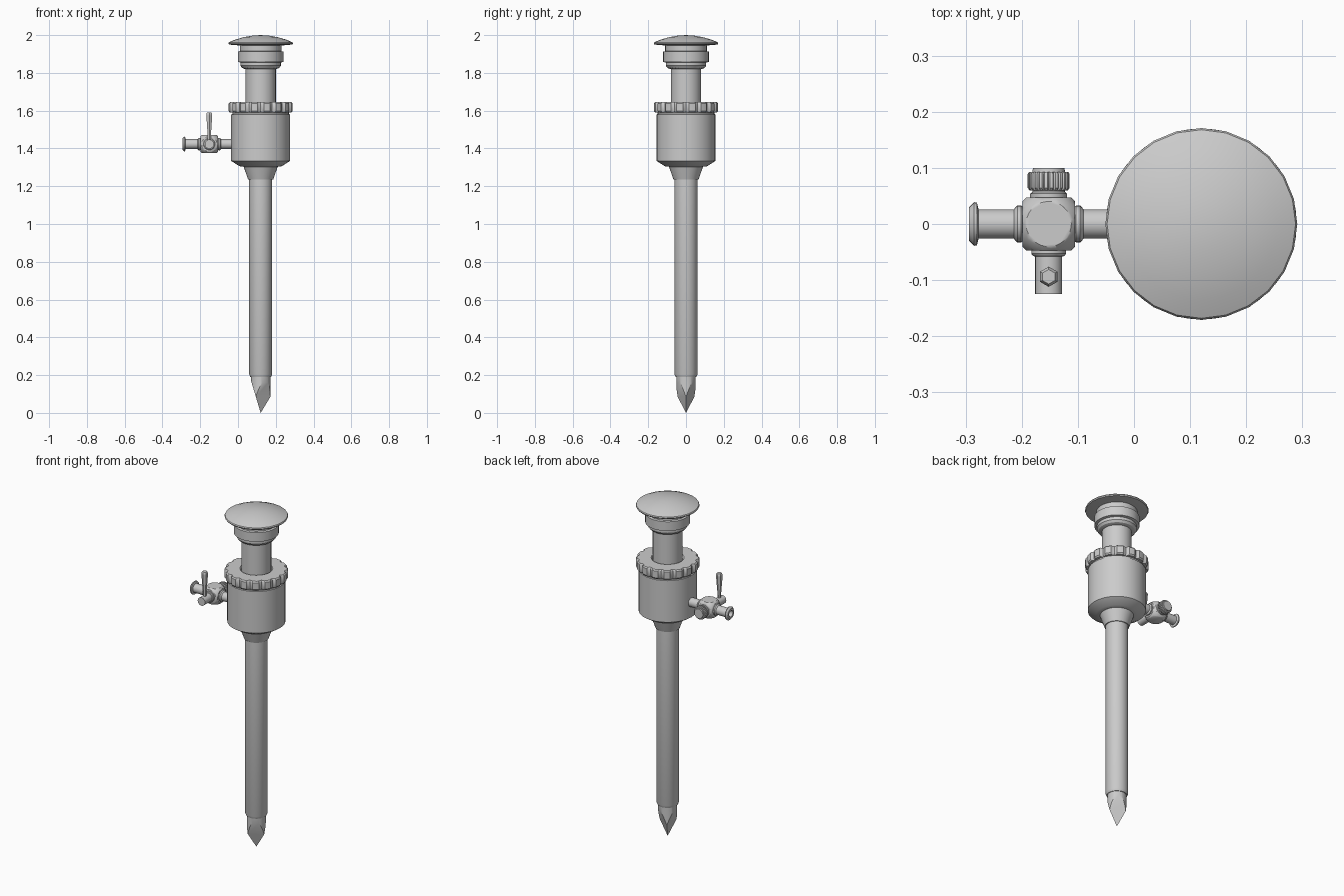
import bpy, bmesh, math
from mathutils import Vector

if "Cube" in bpy.data.objects:
    bpy.data.objects.remove(bpy.data.objects["Cube"])

steel = bpy.data.materials.new("grey_steel")
steel.diffuse_color = (0.6, 0.6, 0.6, 1)
steel.use_nodes = True
steel.node_tree.nodes["Principled BSDF"].inputs["Base Color"].default_value = steel.diffuse_color
AX = 0.12                          # main axis x
HUB = Vector((-0.152, 0, 1.423))   # stopcock centre


def finish(bm, name, angle=32):
    bmesh.ops.remove_doubles(bm, verts=bm.verts, dist=1e-6)
    bmesh.ops.recalc_face_normals(bm, faces=bm.faces)
    me = bpy.data.meshes.new(name)
    bm.to_mesh(me)
    bm.free()
    ob = bpy.data.objects.new(name, me)
    bpy.context.collection.objects.link(ob)
    me.materials.append(steel)
    bpy.ops.object.select_all(action='DESELECT')
    ob.select_set(True)
    bpy.context.view_layer.objects.active = ob
    bpy.ops.object.shade_smooth_by_angle(angle=math.radians(angle))
    return ob


def lathe_mesh(profile, origin, axis, segs, flutes=0, depth=0):
    """Spin (radius, height) pairs about an axis; optional grooves on the widest rings."""
    bm = bmesh.new()
    rot = Vector((0, 0, 1)).rotation_difference(Vector(axis))
    rmax = max(r for r, h in profile)
    rings = []
    for r, h in profile:
        ring = []
        for i in range(segs):
            a = 2 * math.pi * i / segs
            q = r
            if flutes and r > 0.9 * rmax:
                q -= depth * max(0, math.cos(flutes * a))
            v = Vector((q * math.cos(a), q * math.sin(a), h))
            ring.append(bm.verts.new(Vector(origin) + rot @ v))
        rings.append(ring)
    for a, b in zip(rings, rings[1:]):
        for i in range(segs):
            j = (i + 1) % segs
            bm.faces.new((a[i], a[j], b[j], b[i]))
    return bm


def lathe(name, profile, origin=(AX, 0, 0), axis=(0, 0, 1), segs=32, flutes=0, depth=0, angle=32):
    return finish(lathe_mesh(profile, origin, axis, segs, flutes, depth), name, angle)


# Domed push cap
lathe("push_cap", [(0, 2.0), (0.045, 1.997), (0.09, 1.989), (0.135, 1.976), (0.168, 1.962),
                   (0.171, 1.956), (0.168, 1.950), (0.11, 1.945), (0, 1.945)], segs=24)
# Stepped neck under the cap
lathe("cap_neck", [(0, 1.947), (0.11, 1.947), (0.11, 1.915), (0.121, 1.912), (0.121, 1.858),
                   (0.107, 1.855), (0.107, 1.838), (0.098, 1.826), (0.082, 1.82), (0, 1.82)])
lathe("upper_shaft", [(0, 1.83), (0.08, 1.83), (0.08, 1.58), (0, 1.58)])
# Scalloped grip ring
lathe("grip_ring", [(0.08, 1.635), (0.088, 1.645), (0.164, 1.645), (0.17, 1.638),
                    (0.17, 1.598), (0.164, 1.590), (0.08, 1.590)],
      segs=128, flutes=16, depth=0.011)
# Valve body, with its funnel
lathe("valve_body", [(0, 1.595), (0.15, 1.595), (0.15, 1.582), (0.156, 1.58), (0.156, 1.334),
                     (0.112, 1.306), (0.09, 1.303), (0.066, 1.235), (0, 1.235)])
# Long tube
lathe("long_tube", [(0, 1.24), (0.061, 1.24), (0.061, 0.205), (0.055, 0.19), (0, 0.19)])

# Three-faceted piercing tip, cut from a rod
bm = lathe_mesh([(0, 0.21), (0.051, 0.21), (0.051, -0.01), (0, -0.01)], (AX, 0, 0), (0, 0, 1), 36)
bmesh.ops.remove_doubles(bm, verts=bm.verts, dist=1e-6)
for deg in (-60, 60, 180):
    a = math.radians(deg)
    slope = 0.051 / 0.17
    normal = Vector((math.cos(a), math.sin(a), -slope))
    cut = bmesh.ops.bisect_plane(bm, geom=bm.verts[:] + bm.edges[:] + bm.faces[:], dist=1e-6,
                                 plane_co=(AX, 0, 0), plane_no=normal, clear_outer=True)
    edges = [e for e in bm.edges if e.is_boundary]
    bmesh.ops.holes_fill(bm, edges=edges, sides=0)
finish(bm, "piercing_tip", 25)

# Stopcock hub: cube rounded by a sphere
bm = bmesh.new()
bmesh.ops.create_icosphere(bm, subdivisions=4, radius=0.062)
bmesh.ops.translate(bm, verts=bm.verts, vec=HUB)
cutter = finish(bm, "hub_rounding_cutter")
cutter.hide_render = True
cutter.hide_viewport = True
bm = bmesh.new()
bmesh.ops.create_cube(bm, size=0.094)
bmesh.ops.translate(bm, verts=bm.verts, vec=HUB)
hub = finish(bm, "stopcock_hub", 25)
mod = hub.modifiers.new("rounding", 'BOOLEAN')
mod.operation = 'INTERSECT'
mod.solver = 'EXACT'
mod.object = cutter

# Pipe from the hub to the valve body
lathe("inlet_pipe", [(0, 0.03), (0.03, 0.045), (0.033, 0.049), (0.033, 0.056), (0.029, 0.06),
                     (0.026, 0.062), (0.026, 0.125), (0, 0.125)], HUB, (1, 0, 0), 24)
# Open outlet pipe with a flange
lathe("outlet_pipe", [(0, 0.03), (0.03, 0.045), (0.033, 0.049), (0.033, 0.056), (0.029, 0.06),
                      (0.026, 0.062), (0.026, 0.125), (0.038, 0.128), (0.039, 0.133),
                      (0.030, 0.142), (0.018, 0.142), (0.018, 0.07), (0, 0.07)],
      HUB, (-1, 0, 0), 24)
# Knurled knob at the back
lathe("knob_neck", [(0, 0.03), (0.033, 0.046), (0.033, 0.054), (0.029, 0.057),
                    (0.029, 0.064), (0, 0.064)], HUB, (0, 1, 0), 24)
lathe("knurled_knob", [(0, 0.060), (0.034, 0.060), (0.0375, 0.064), (0.0375, 0.089),
                       (0.035, 0.093), (0.029, 0.093), (0.028, 0.100), (0, 0.100)],
      HUB, (0, 1, 0), 96, flutes=24, depth=0.003)
# Front spindle
lathe("front_spindle", [(0, 0.03), (0.031, 0.046), (0.031, 0.053), (0.028, 0.057),
                        (0.024, 0.058), (0.024, 0.125), (0, 0.125)], HUB, (0, -1, 0), 24)
# Hexagonal tap lever, wider towards the top
lathe("tap_lever", [(0, 0.0), (0.009, 0.0), (0.010, 0.05), (0.018, 0.150), (0.018, 0.160),
                    (0.013, 0.167), (0, 0.167)],
      HUB + Vector((0, -0.094, 0)), (0, 0, 1), 6).rotation_euler.z = 0
# Turn the lever so a hexagon corner faces forward
lever = bpy.data.objects["tap_lever"]
pivot = HUB + Vector((0, -0.094, 0))
for v in lever.data.vertices:
    d = v.co - pivot
    v.co = pivot + Vector((-d.y, d.x, d.z))
